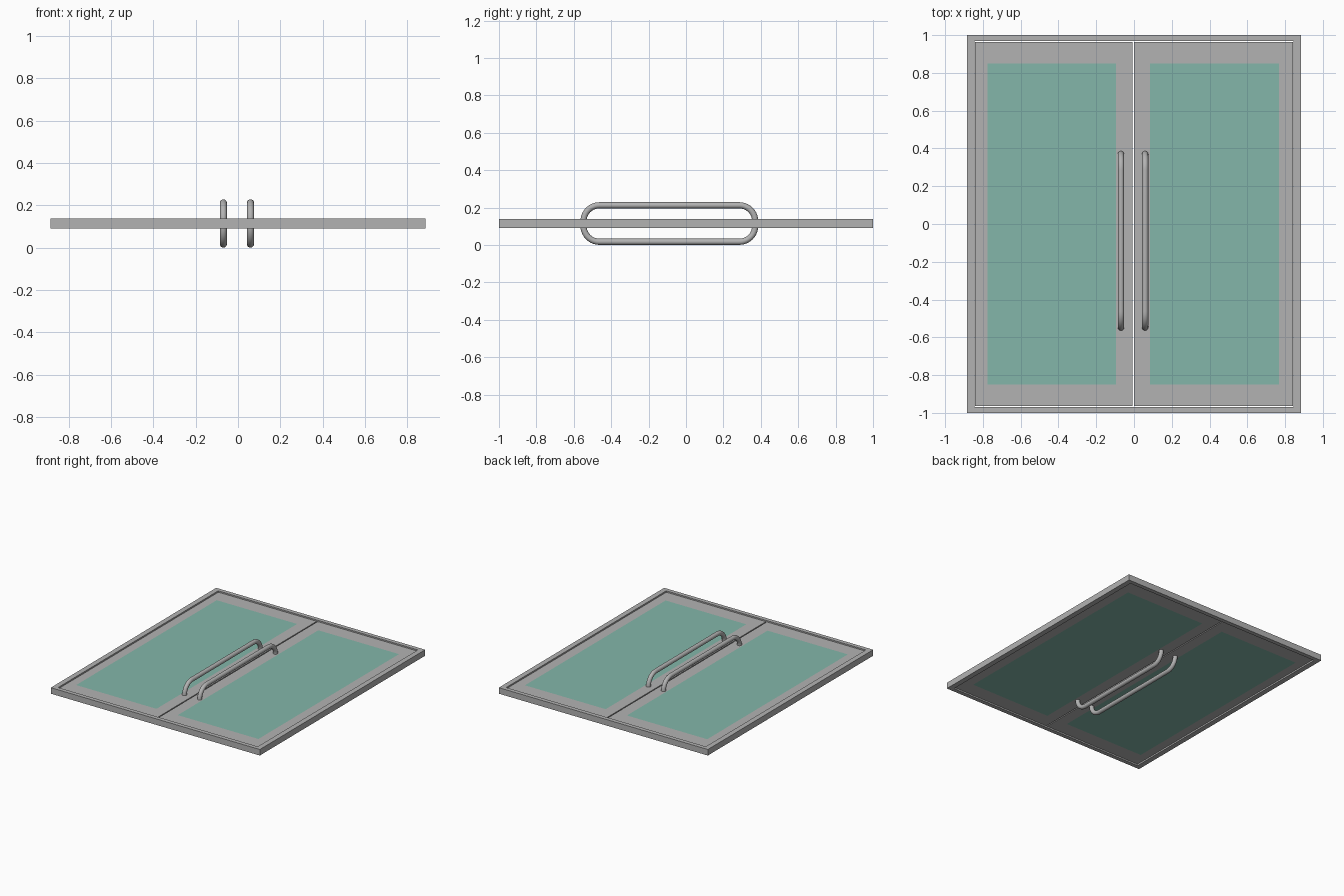
import bpy, bmesh, math

if "Cube" in bpy.data.objects:
    bpy.data.objects.remove(bpy.data.objects["Cube"])

ZC = 0.115                      # mid-plane of the doors


def material(name, color):
    m = bpy.data.materials.new(name)
    m.diffuse_color = color
    m.use_nodes = True
    m.node_tree.nodes["Principled BSDF"].inputs["Base Color"].default_value = m.diffuse_color
    return m


glass = material("glass_green", (0.23, 0.47, 0.40, 1))
metal = material("grey", (0.45, 0.45, 0.45, 1))


def add_object(name, bm):
    bmesh.ops.recalc_face_normals(bm, faces=bm.faces)
    me = bpy.data.meshes.new(name)
    bm.to_mesh(me)
    bm.free()
    ob = bpy.data.objects.new(name, me)
    bpy.context.collection.objects.link(ob)
    return ob


def rect(bm, x0, x1, y0, y1, z):
    return [bm.verts.new((x, y, z)) for x, y in ((x0, y0), (x1, y0), (x1, y1), (x0, y1))]


def ring_slab(name, outer, inner, half, panel=False):
    """Rectangular border, optionally with a flush glass panel filling it."""
    bm = bmesh.new()
    loops = [(rect(bm, *outer, z), rect(bm, *inner, z)) for z in (ZC - half, ZC + half)]
    (ob_, ib), (ot, it) = loops
    for i in range(4):
        j = (i + 1) % 4
        bm.faces.new((ob_[i], ob_[j], ib[j], ib[i]))
        bm.faces.new((ot[i], ot[j], it[j], it[i]))
        bm.faces.new((ob_[i], ob_[j], ot[j], ot[i]))
        if not panel:
            bm.faces.new((ib[i], ib[j], it[j], it[i]))
    if panel:
        for loop in (ib, it):
            bm.faces.new(loop).material_index = 1
    ob = add_object(name, bm)
    if panel:
        ob.data.materials.append(metal)
        ob.data.materials.append(glass)
    return ob


# Outer frame
frame = ring_slab("door_frame", (-0.885, 0.885, -1, 1), (-0.845, 0.845, -0.968, 0.968), 0.023)
frame.data.materials.append(metal)

# Two glazed doors, slightly recessed in the frame
ring_slab("left_door", (-0.841, -0.009, -0.964, 0.964), (-0.775, -0.095, -0.85, 0.85), 0.015, True)
ring_slab("right_door", (-0.001, 0.841, -0.964, 0.964), (0.085, 0.768, -0.85, 0.85), 0.015, True)


# Bent tubular pull handles on both faces of each door
def handle(name, x, side):
    r, y0, y1, top = 0.0165, -0.548, 0.37, 0.0975
    bend, n = 0.085, 10
    arc = [math.pi / 2 * i / n for i in range(n + 1)]
    path = [(y0, 0.003)]
    path += [(y0 + bend * (1 - math.cos(a)), top - bend * (1 - math.sin(a))) for a in arc]
    path += [(y1 - bend * (1 - math.cos(a)), top - bend * (1 - math.sin(a))) for a in reversed(arc)]
    path += [(y1, 0.003)]
    bm = bmesh.new()
    rings = []
    for i, (y, h) in enumerate(path):
        a, b = path[max(i - 1, 0)], path[min(i + 1, len(path) - 1)]
        t = math.atan2(b[1] - a[1], b[0] - a[0])
        rings.append([bm.verts.new((x + r * math.cos(u),
                                    y - r * math.sin(u) * math.sin(t),
                                    ZC + side * (h + r * math.sin(u) * math.cos(t))))
                      for u in (math.tau * k / 20 for k in range(20))])
    for p, q in zip(rings, rings[1:]):
        for k in range(20):
            bm.faces.new((p[k], p[(k + 1) % 20], q[(k + 1) % 20], q[k])).smooth = True
    for cap in (rings[0], rings[-1]):
        bm.faces.new(cap)
    add_object(name, bm).data.materials.append(metal)


for label, x in (("left", -0.069), ("right", 0.059)):
    handle(label + "_handle_top", x, 1)
    handle(label + "_handle_bottom", x, -1)
